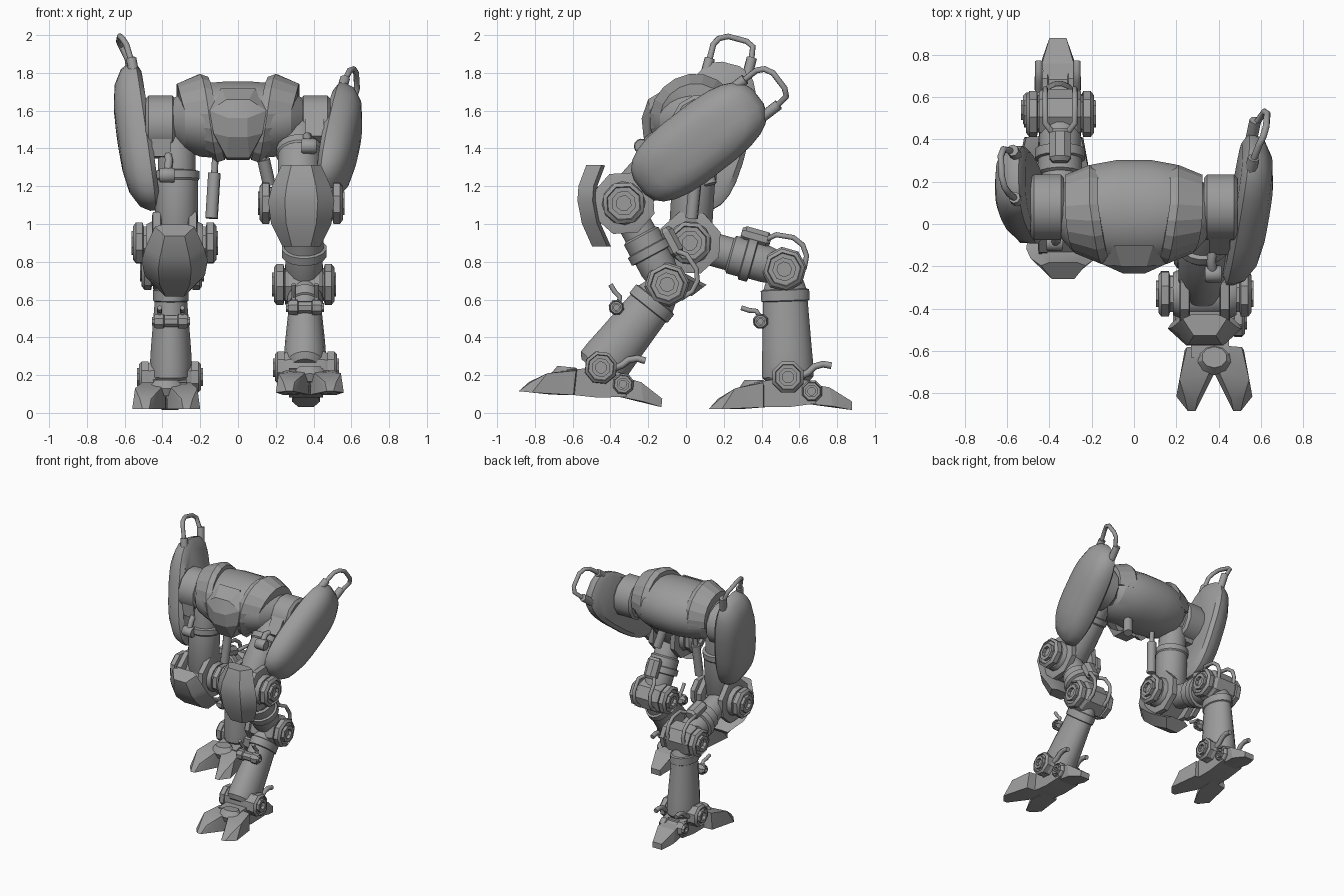
import bpy, bmesh
from math import sin, cos, pi, atan2, radians
from mathutils import Matrix, Vector

cube = bpy.data.objects.get("Cube")
if cube:
    bpy.data.objects.remove(cube, do_unlink=True)

COLOR = (0.33, 0.33, 0.33, 1)
metal = bpy.data.materials.new("grey metal")
metal.use_nodes = True
metal.diffuse_color = COLOR
metal.node_tree.nodes["Principled BSDF"].inputs["Base Color"].default_value = COLOR
I = Matrix.Identity(4)


def activate(ob):
    bpy.ops.object.select_all(action='DESELECT')
    ob.select_set(True)
    bpy.context.view_layer.objects.active = ob


def finish(name, bm, M, smooth=32):
    bm.transform(M)
    bmesh.ops.recalc_face_normals(bm, faces=bm.faces)
    me = bpy.data.meshes.new(name)
    bm.to_mesh(me)
    bm.free()
    me.materials.append(metal)
    ob = bpy.data.objects.new(name, me)
    bpy.context.collection.objects.link(ob)
    activate(ob)
    bpy.ops.object.shade_smooth_by_angle(angle=radians(smooth))


def skin(name, rings, M=I, smooth=32):
    """Closed skin over a list of equal-sized point rings."""
    bm = bmesh.new()
    vs = [[bm.verts.new(p) for p in ring] for ring in rings]
    n = len(vs[0])
    for a, b in zip(vs, vs[1:]):
        for i in range(n):
            j = (i + 1) % n
            bm.faces.new((a[i], a[j], b[j], b[i]))
    bm.faces.new(vs[0])
    bm.faces.new(vs[-1])
    finish(name, bm, M, smooth)


def loft(name, profile, M=I, n=16, along='Z', power=1.0, smooth=32):
    """Elliptic sections (ra, rb, height) stacked along Z or X."""
    def p(c):
        return abs(c) ** power * (1 if c > 0 else -1)
    rings = []
    for ra, rb, h in profile:
        ring = []
        for i in range(n):
            t = 2 * pi * (i + 0.5) / n
            a, b = ra * p(cos(t)), rb * p(sin(t))
            ring.append((a, b, h) if along == 'Z' else (h, a, b))
        rings.append(ring)
    skin(name, rings, M, smooth)


def hull(name, pts, M=I):
    bm = bmesh.new()
    for p in pts:
        bm.verts.new(p)
    res = bmesh.ops.convex_hull(bm, input=bm.verts)
    junk = [g for g in res["geom_interior"] if isinstance(g, bmesh.types.BMVert)]
    bmesh.ops.delete(bm, geom=junk, context='VERTS')
    finish(name, bm, M, 20)


def tube(name, pts, r, M=I):
    cu = bpy.data.curves.new(name, 'CURVE')
    cu.dimensions = '3D'
    cu.bevel_depth = r
    cu.bevel_resolution = 2
    cu.use_fill_caps = True
    sp = cu.splines.new('POLY')
    sp.points.add(len(pts) - 1)
    for q, p in zip(sp.points, pts):
        q.co = (*(M @ Vector(p)), 1)
    cu.materials.append(metal)
    ob = bpy.data.objects.new(name, cu)
    bpy.context.collection.objects.link(ob)
    activate(ob)
    bpy.ops.object.convert(target='MESH')
    bpy.ops.object.shade_smooth_by_angle(angle=radians(50))


def joint(name, half, r, M):
    """Octagonal axle along X with a stepped nut at both ends."""
    side = [(.35, -.015), (.35, .01), (.58, .01), (.58, -.012), (.78, -.012),
            (.82, .0), (1, -.015), (1, -.05), (.8, -.055)]
    prof = [(r * a, r * a, half + d) for a, d in side]
    prof += [(a, b, -h) for a, b, h in reversed(prof)]
    loft(name, prof, M, 8, 'X')


def drum(name, half, r, M, n=8):
    loft(name, [(r * .88, r * .88, -half), (r, r, -half * .8),
                (r, r, half * .8), (r * .88, r * .88, half)], M, n, 'X')


def frame(s, x, low, high):
    """Frame at the low (y, z) joint, local Z to the high one, X outward."""
    t = atan2(low[0] - high[0], high[1] - low[1])
    return (Matrix.Translation((s * x, *low)) @ Matrix.Diagonal((s, 1, 1, 1))
            @ Matrix.Rotation(t, 4, 'X'))


def leg(side, s, hip, knee, hock, ankle, pitch, rod_end):
    def nm(part):
        return side + "_" + part

    # hip drum and socket
    H = frame(s, .41, (hip[0] + .02, hip[1] - .025), (hip[0] + .02, 2))
    drum(nm("hip_drum"), .08, .16, H, 12)
    drum(nm("hip_socket"), .17, .12, H, 12)

    # thigh barrel
    T = frame(s, .325, knee, hip)
    L = (Vector(hip) - Vector(knee)).length
    loft(nm("thigh"), [(.09, .09, .0), (.115, .115, .04), (.115, .115, .33),
                       (.122, .122, .34), (.122, .122, .38), (.1, .1, .385),
                       (.1, .1, L - .1), (.08, .08, L)], T, 20)
    hull(nm("thigh_fork"), [(x, y, z) for x in (.03, .13) for y, z in
         ((-.1, L - .2), (.08, L - .2), (-.12, L), (.12, L))], T)
    B = T @ Matrix.Translation((.05, -.13, L - .3))
    drum(nm("thigh_bolt"), .04, .04, B, 12)
    tube(nm("thigh_bolt_arm"), [(0, 0, 0), (-.01, .01, .08), (0, .07, .13)], .022, B)

    # outer thigh shield with lifting handle
    S = (frame(s, .5, knee, hip) @ Matrix.Translation((0, .083, L - .08))
         @ Matrix.Rotation(radians(-11), 4, 'X') @ Matrix.Rotation(radians(8), 4, 'Y'))
    loft(nm("shield"), [(.17, .35, -.035), (.195, .4, -.01), (.195, .4, .02),
                        (.185, .37, .07), (.145, .29, .115), (.09, .17, .135),
                        (.03, .06, .14)], S, 24, 'X', .7, 40)
    for y, z in ((-.115, .4), (.1, .46)):
        tube(nm("handle_socket"), [(.005, y, .27), (.01, y, z)], .028, S)
    tube(nm("handle"), [(.01, -.115, .38), (.025, -.115, .48), (.04, -.095, .52),
                        (.05, -.05, .545), (.055, .05, .545), (.045, .09, .525),
                        (.02, .1, .45)], .016, S)

    # inner piston
    top, end = Vector((s * .115, .07, 1.43)), Vector((s * rod_end[0], *rod_end[1:]))
    mid = top.lerp(end, .4)
    tube(nm("piston_rod"), [top, mid], .018)
    tube(nm("piston_barrel"), [mid, end], .034)

    # knee with cheek plates either side of the barrel
    K = frame(s, .335, knee, hip)
    for x in (-.095, .095):
        drum(nm("knee_cheek"), .025, .172, K @ Matrix.Translation((x, 0, 0)))
    drum(nm("knee_core"), .15, .115, K, 12)
    joint(nm("knee_axle"), .22, .115, K)
    P = K @ Matrix.Rotation(radians(41), 4, 'X')
    rows = [(-.2, .2, .105), (-.24, .09, .155), (-.245, .01, .175), (-.22, -.11, .16),
            (-.165, -.23, .1)]
    skin(nm("knee_guard"), [[(-w, y + .08, z), (-.5 * w, y, z), (.5 * w, y, z),
                             (w, y + .08, z), (.6 * w, y + .1, z), (-.6 * w, y + .1, z)]
                            for y, z, w in rows], P, 25)
    hull(nm("knee_guard_mount"), [(x, y, z) for x in (-.08, .08)
         for y, z in ((-.2, .06), (-.2, -.1), (0, .08), (0, -.12))], P)

    # short rear segment with tank and hoses
    C = frame(s, .35, hock, knee)
    loft(nm("rear_link"), [(.08, .08, .0), (.1, .1, .1), (.1, .1, .17), (.12, .12, .175),
                           (.12, .12, .22), (.105, .105, .225), (.105, .105, .29),
                           (.09, .09, .3), (.09, .09, .45)], C, 16)
    loft(nm("tank"), [(.04, .03, .11), (.055, .045, .13), (.055, .045, .25),
                      (.04, .03, .27)], C @ Matrix.Translation((0, .125, 0)), 8)
    for x in (-.07, .07):
        tube(nm("hose"), [(x * .5, .13, .13), (x, .165, .09), (x, .175, 0), (x, .15, -.06),
                          (x, .1, -.095), (x, .03, -.1)], .014, C)
    drum(nm("hock_housing"), .1, .12, C)
    joint(nm("hock_axle"), .16, .11, C)

    # shin
    A = frame(s, .355, ankle, hock)
    loft(nm("shin"), [(.09, .11, -.03), (.11, .138, .0), (.113, .138, .06), (.107, .132, .16),
                      (.087, .12, .4), (.095, .13, .405), (.095, .13, .46),
                      (.085, .115, .465), (.075, .09, .54)], A, 20)
    N = A @ Matrix.Translation((0, -.135, .3))
    joint(nm("shin_knob"), .09, .042, N)
    drum(nm("shin_knob_core"), .07, .025, N)
    for x in (-.06, .06):
        tube(nm("shin_hose"), [(x, 0, .02), (x, -.02, .055), (x, -.06, .06),
                               (x, -.1, .075)], .013, N)

    # ankle and foot
    F = (Matrix.Translation((s * .36, *ankle)) @ Matrix.Diagonal((s, 1, 1, 1))
         @ Matrix.Rotation(radians(pitch), 4, 'X'))
    drum(nm("ankle_housing"), .115, .09, F)
    joint(nm("ankle_axle"), .165, .088, F)
    joint(nm("heel_axle"), .1, .06, F @ Matrix.Translation((0, .125, -.075)))
    for x in (-.09, .09):
        tube(nm("heel_hose"), [(x, .06, .0), (x, .11, .025), (x, .14, .055), (x, .185, .068),
                               (x, .23, .06)], .018, F)
    hull(nm("foot_block"), [(x, y, z) for x in (-.09, .09) for y, z in
         ((-.18, -.03), (-.16, -.16), (0, -.0), (.12, -.02), (.15, -.14), (0, -.16))], F)
    G = F @ Matrix.Translation((.02, 0, 0))
    for k in (-1, 1):
        hull(nm("toe"), [(k * x, y, z) for x, y, z in (
            (.09, -.42, -.17), (.125, -.42, -.17), (.08, -.37, -.115), (.14, -.36, -.115),
            (.18, -.35, -.17), (.165, -.28, -.06), (.005, -.25, -.17), (.02, -.24, -.05),
            (.14, -.13, -.16), (.13, -.13, -.03), (.0, -.12, -.16), (.0, -.12, -.02))], G)
    loft(nm("instep"), [(.08, .06, -.1), (.1, .08, -.06), (.06, .05, -.015)],
         G @ Matrix.Translation((0, -.18, 0)), 10)
    hull(nm("heel_spur"), [(k * x, y, z) for k in (-1, 1) for x, y, z in (
        (.06, .08, -.03), (.06, .08, -.14), (.075, .22, -.055), (.075, .24, -.155),
        (.04, .34, -.13), (.04, .34, -.175))], F)


# pelvis barrel
half = [(.1, .1, .36), (.135, .12, .335), (.195, .165, .28), (.228, .195, .2), (.25, .205, .08)]
C0 = Matrix.Translation((0, .055, 1.55))
loft("pelvis", half + [(a, b, -x) for a, b, x in reversed(half)], C0, 24, 'X', 1, 20)

# raised straps sweeping from the rear to the front bottom
for s, label in ((1, "left"), (-1, "right")):
    rings = []
    for i in range(15):
        deg = 190 - 255 * i / 14
        f = min(1, max(0, (100 - deg) / 165))
        fade = 1 - .1 * max(0, (deg - 90) / 100)
        x0, x1 = .17 - .1 * f, .325 - .16 * f * f
        rings.append([(s * x, -r * fade * cos(radians(deg)), r * fade * sin(radians(deg)))
                      for x, r in ((x0, .232), (x0 + .04, .247), (x1, .195),
                                   (x1, .13), (x0, .18))])
    skin(label + "_pelvis_strap", rings, C0, 15)

# broad front keel
hull("pelvis_keel", [(k * x, y, z) for k in (-1, 1) for x, y, z in (
    (.06, -.16, 1.35), (.05, -.225, 1.46), (.05, -.235, 1.56), (.06, -.2, 1.66),
    (.13, -.19, 1.48), (.15, -.19, 1.6), (.06, -.05, 1.34), (.09, -.1, 1.72))])

# two legs, mid stride
leg("left", 1, (.06, 1.55), (-.33, 1.11), (-.1, .68), (-.45, .24), -6, (.165, .13, 1.21))
leg("right", -1, (.06, 1.55), (.02, .9), (.52, .76), (.54, .19), 0, (.14, .03, 1.03))
